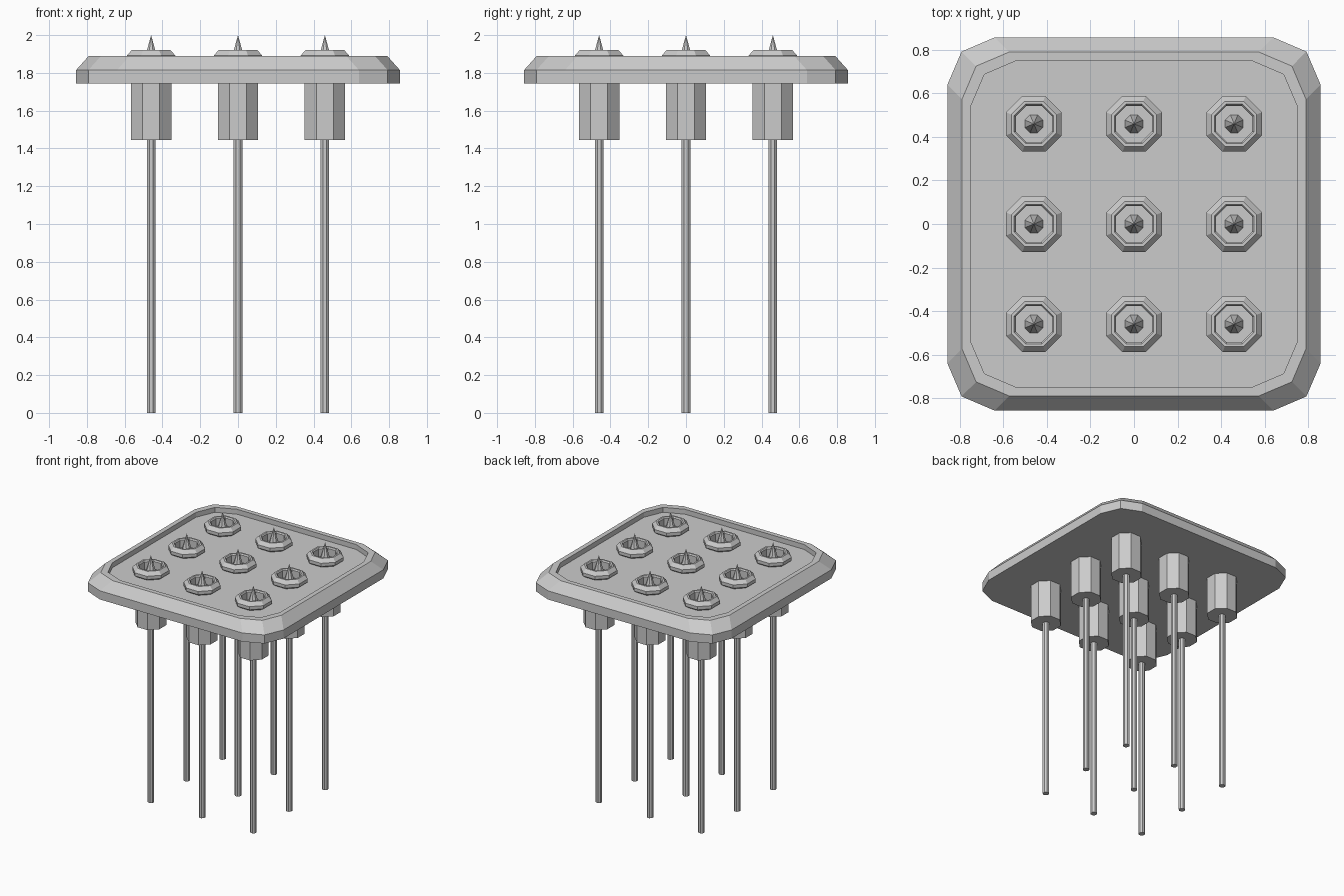
import bpy, bmesh, math

if "Cube" in bpy.data.objects:
    bpy.data.objects.remove(bpy.data.objects["Cube"])


def stacked(name, rings, loc=(0, 0, 0)):
    """Skin a list of equal-length point loops; single-point ends become tips."""
    bm = bmesh.new()
    loops = [[bm.verts.new(p) for p in r] for r in rings]
    for a, b in zip(loops, loops[1:]):
        n = len(a)
        for i in range(n):
            j = (i + 1) % n
            if len(b) == 1:
                bm.faces.new((a[i], a[j], b[0]))
            else:
                bm.faces.new((a[i], a[j], b[j], b[i]))
    for end in (loops[0], loops[-1]):
        if len(end) > 1:
            bm.faces.new(end)
    bmesh.ops.recalc_face_normals(bm, faces=bm.faces)
    me = bpy.data.meshes.new(name)
    bm.to_mesh(me)
    bm.free()
    ob = bpy.data.objects.new(name, me)
    ob.location = loc
    bpy.context.collection.objects.link(ob)
    return ob


def plate_loop(h, z):
    """Square outline with two-segment rounded corners."""
    q = [(h, h - 0.217), (h - 0.065, h - 0.065), (h - 0.217, h)]
    pts = []
    for _ in range(4):
        pts += [(x, y, z) for x, y in q]
        q = [(-y, x) for x, y in q]
    return pts


def octagon(apothem, z):
    if apothem == 0:
        return [(0, 0, z)]
    r = apothem / math.cos(math.pi / 8)
    return [(r * math.cos((k + 0.5) * math.pi / 4),
             r * math.sin((k + 0.5) * math.pi / 4), z) for k in range(8)]


# Plate with chamfered edge and shallow recessed top
stacked("plate", [plate_loop(h, z) for h, z in [
    (0.857, 1.745), (0.857, 1.815), (0.79, 1.89), (0.752, 1.89), (0.752, 1.85)]])

# Apothem / height profiles of the repeated pin parts
socket = [(0.107, 1.445), (0.107, 1.85), (0.128, 1.866), (0.128, 1.892),
          (0.103, 1.92), (0.09, 1.92), (0.083, 1.91), (0.083, 1.70), (0, 2.0)]
rod = [(0.023, 0), (0.023, 1.46)]

# 3 x 3 grid of sockets with spikes, each on a thin rod
for x in (-0.46, 0, 0.46):
    for y in (-0.46, 0, 0.46):
        stacked("spiked_socket", [octagon(r, z) for r, z in socket], (x, y, 0))
        stacked("rod", [octagon(r, z) for r, z in rod], (x, y, 0))
